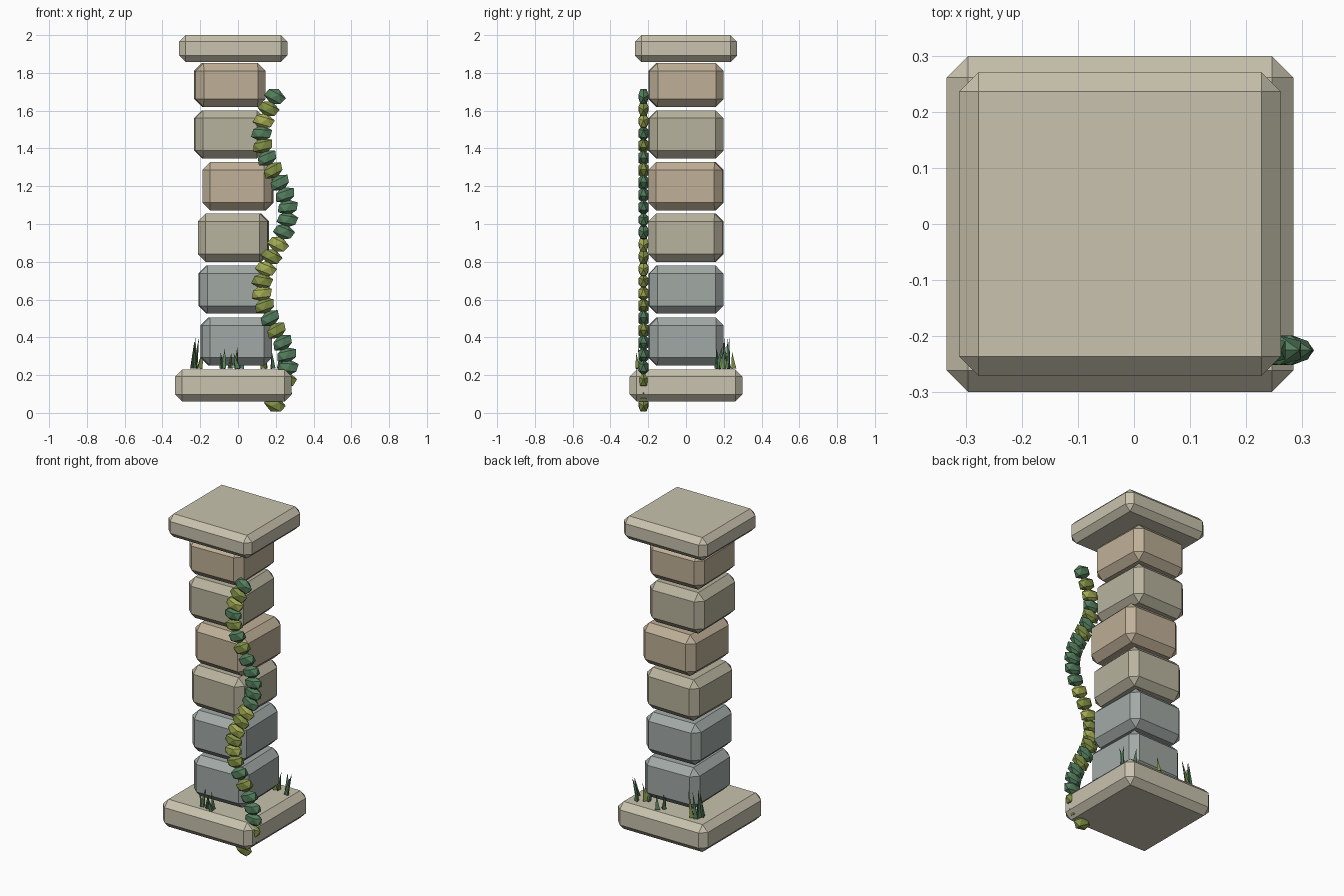
import bpy, bmesh, math, random
from mathutils import Matrix, Vector, Euler

if "Cube" in bpy.data.objects:
    bpy.data.objects.remove(bpy.data.objects["Cube"])

random.seed(4)

def mat(name, rgb):
    m = bpy.data.materials.new(name)
    m.diffuse_color = (*rgb, 1)
    m.use_nodes = True
    m.node_tree.nodes["Principled BSDF"].inputs["Base Color"].default_value = m.diffuse_color
    return m

SAND = mat("sandstone", (.58, .54, .42))
GREY = mat("grey_stone", (.36, .40, .38))
OLIVE = mat("olive_stone", (.48, .45, .34))
WARM = mat("warm_stone", (.52, .43, .31))
GREENS = [mat("dark_green", (.09, .21, .11)),
          mat("olive_green", (.22, .28, .06)),
          mat("yellow_green", (.37, .41, .09))]

def finish(name, bm, mats):
    me = bpy.data.meshes.new(name)
    bm.to_mesh(me)
    bm.free()
    for m in mats:
        me.materials.append(m)
    ob = bpy.data.objects.new(name, me)
    bpy.context.collection.objects.link(ob)
    return ob

def stone(name, x0, x1, depth, z0, z1, chamfer, m, turn=0):
    """Chamfered stone slab, centred on y = 0."""
    bm = bmesh.new()
    bmesh.ops.create_cube(bm, size=1)
    bmesh.ops.scale(bm, vec=(x1 - x0, depth, z1 - z0), verts=bm.verts)
    bmesh.ops.bevel(bm, geom=bm.edges[:], offset=chamfer, segments=1,
                    profile=.5, affect='EDGES')
    ob = finish(name, bm, [m])
    ob.location = ((x0 + x1) / 2, 0, (z0 + z1) / 2)
    ob.rotation_euler.z = math.radians(turn)
    return ob

# Base and cap slabs
stone("base_slab", -.334, .284, .598, .06, .23, .038, SAND)
stone("cap_slab", -.312, .262, .542, 1.857, 2.0, .035, SAND)

# Stacked shaft blocks: centre x, bottom, top, material, turn
blocks = [(-.010, .250, .505, GREY, 1.5), (-.022, .525, .780, GREY, 1),
          (-.024, .800, 1.055, OLIVE, -1.5), (0, 1.072, 1.327, WARM, -1.5),
          (-.045, 1.347, 1.602, OLIVE, 1), (-.043, 1.620, 1.853, WARM, 1.5)]
for i, (x, z0, z1, m, turn) in enumerate(blocks):
    stone(f"shaft_block_{i + 1}", x - .185, x + .185, .392, z0, z1, .042, m, turn)

# Vine: overlapping faceted beads along a two-wave path
bm = bmesh.new()
N = 26
shades = [1, 1, 1, 0, 0, 0, 1, 0, 1, 2, 1, 2, 1, 2, 0, 0, 0, 0, 0, 1, 0, 1, 0, 2, 1, 0]
for i in range(N):
    t = i / (N - 1)
    a = t * 4 * math.pi
    pos = Vector((.195 + .07 * math.sin(a), -.225, .045 + 1.63 * t))
    tilt = math.atan(.07 * 4 * math.pi / 1.63 * math.cos(a))
    M = (Matrix.Translation(pos) @ Matrix.Rotation(tilt, 4, 'Y')
         @ Matrix.Diagonal((.062, .031, .044, 1)))
    n = len(bm.faces)
    bmesh.ops.create_icosphere(bm, subdivisions=1, radius=1, matrix=M)
    bm.faces.ensure_lookup_table()
    for f in bm.faces[n:]:
        f.material_index = shades[i]
finish("vine", bm, GREENS)

# Grass tufts: thin three-sided blades leaning outwards
def tuft(name, x, y, blades, height):
    bm = bmesh.new()
    for i in range(blades):
        h = height * random.uniform(.6, 1)
        dx, dy = random.uniform(-.05, .05), random.uniform(-.035, .035)
        lean = Euler((-dy * 5, dx * 5, random.uniform(0, 6.28))).to_matrix().to_4x4()
        M = (Matrix.Translation((x + dx, y + dy, .235)) @ lean
             @ Matrix.Translation((0, 0, h / 2)))
        n = len(bm.faces)
        bmesh.ops.create_cone(bm, cap_ends=True, segments=3, radius1=.016,
                              radius2=0, depth=h, matrix=M)
        bm.faces.ensure_lookup_table()
        shade = random.choice([0, 1, 1])
        for f in bm.faces[n:]:
            f.material_index = shade
    finish(name, bm, GREENS)

tuft("grass_front", -.045, -.225, 6, .12)
tuft("grass_back_left", -.235, .195, 6, .17)
tuft("grass_back_right", .175, .195, 6, .14)
tuft("grass_back", .03, .22, 3, .10)
